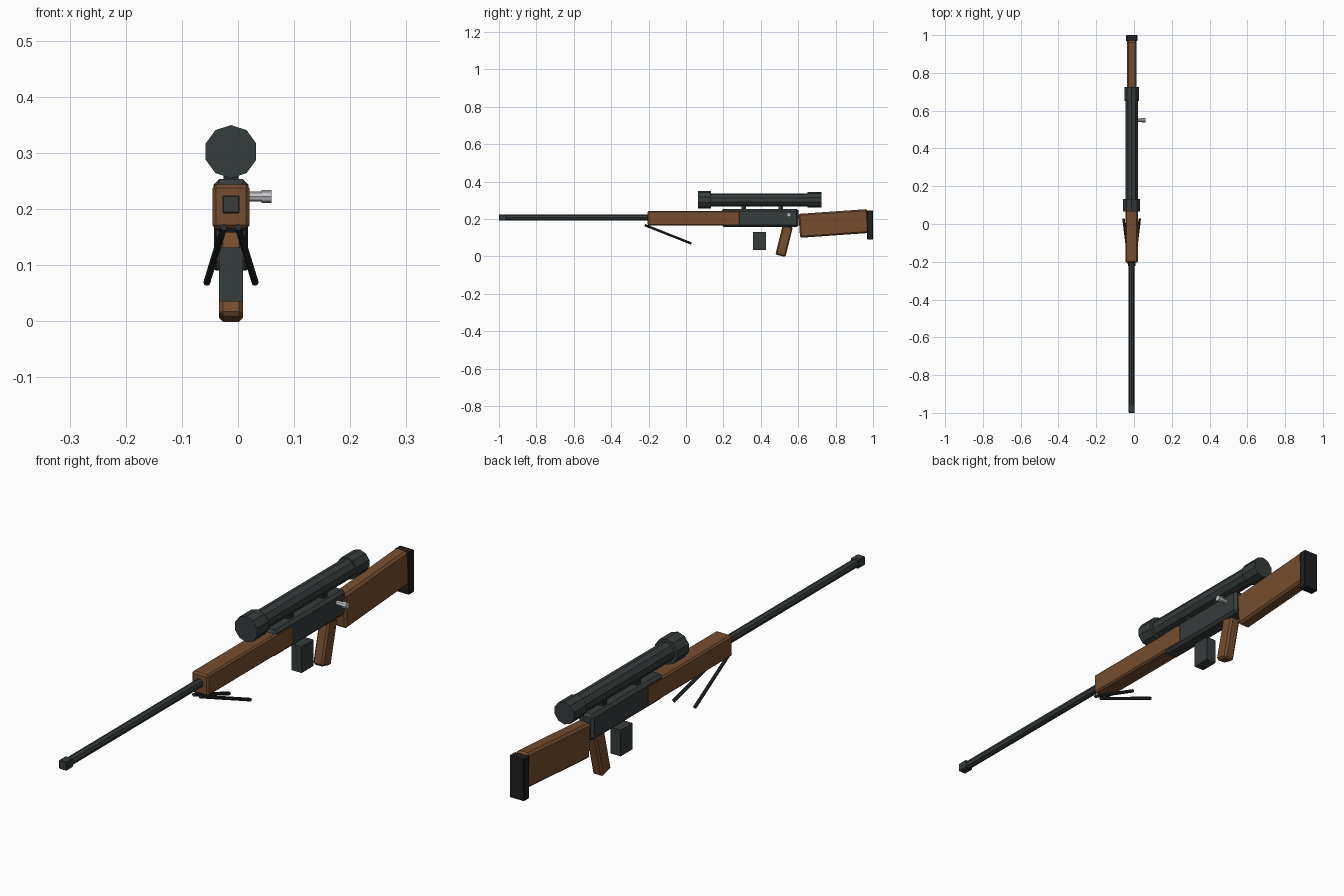
import bpy
from math import radians
from mathutils import Vector

if "Cube" in bpy.data.objects:
    bpy.data.objects.remove(bpy.data.objects["Cube"])

CX = -0.0125  # centre line of the rifle


def make_mat(name, rgb):
    m = bpy.data.materials.new(name)
    m.use_nodes = True
    m.diffuse_color = (*rgb, 1)
    m.node_tree.nodes["Principled BSDF"].inputs["Base Color"].default_value = (*rgb, 1)
    return m


wood = make_mat("brown_wood", (0.18, 0.075, 0.028))
metal = make_mat("gunmetal", (0.037, 0.045, 0.045))
rubber = make_mat("black_rubber", (0.014, 0.014, 0.014))
dark = make_mat("dark_steel", (0.02, 0.025, 0.025))
steel = make_mat("bright_steel", (0.55, 0.56, 0.57))


def box(name, mat, width, ys, zs, bevel=0.0, tilt=0.0):
    """Chamfered box on the centre line, spanning ys and zs before tilting."""
    bpy.ops.mesh.primitive_cube_add(size=1, location=(CX, sum(ys) / 2, sum(zs) / 2))
    ob = bpy.context.object
    ob.name = name
    ob.scale = (width, ys[1] - ys[0], zs[1] - zs[0])
    bpy.ops.object.transform_apply(location=False, rotation=False, scale=True)
    ob.rotation_euler.x = radians(tilt)
    ob.data.materials.append(mat)
    if bevel:
        mod = ob.modifiers.new("chamfer", "BEVEL")
        mod.width, mod.segments = bevel, 1
    return ob


def rod(name, mat, start, end, radius, sides, roll=0.0):
    """Flat-sided cylinder between two points."""
    a, b = Vector(start), Vector(end)
    bpy.ops.mesh.primitive_cylinder_add(vertices=sides, radius=radius,
                                        depth=(b - a).length, location=(a + b) / 2)
    ob = bpy.context.object
    ob.name = name
    ob.data.transform(Vector((0, 0, 1)).rotation_difference((b - a).normalized())
                      .to_matrix().to_4x4())
    ob.data.materials.append(mat)
    return ob


# Barrel and muzzle
rod("barrel", metal, (CX, -0.97, 0.208), (CX, -0.15, 0.208), 0.0155, 8)
box("muzzle", metal, 0.031, (-1.0, -0.96), (0.192, 0.224), 0.002)

# Body
box("handguard", wood, 0.066, (-0.205, 0.29), (0.165, 0.243), 0.006)
box("receiver", metal, 0.062, (0.19, 0.602), (0.158, 0.253), 0.01)
box("magazine", metal, 0.042, (0.357, 0.427), (0.035, 0.131))
box("grip", wood, 0.042, (0.497, 0.552), (0.001, 0.165), 0.007, tilt=-14)

# Shoulder stock
box("stock", wood, 0.051, (0.605, 0.975), (0.112, 0.24), 0.008, tilt=4)
box("butt_pad", rubber, 0.06, (0.968, 1.0), (0.09, 0.246), 0.003)

# Scope: tube, two bells and two mounts
for name, y0, y1, radius in (("scope_tube", 0.12, 0.67, 0.035),
                             ("scope_front_bell", 0.065, 0.133, 0.0473),
                             ("scope_rear_bell", 0.65, 0.725, 0.041)):
    rod(name, metal, (CX, y0, 0.302), (CX, y1, 0.302), radius, 10)
for name, y in (("front_scope_mount", 0.31), ("rear_scope_mount", 0.507)):
    box(name, dark, 0.026, (y - 0.012, y + 0.012), (0.245, 0.275))

# Bolt handle
rod("bolt_shaft", steel, (0.0, 0.55, 0.222), (0.045, 0.55, 0.222), 0.009, 8)
rod("bolt_knob", steel, (0.042, 0.55, 0.222), (0.06, 0.55, 0.222), 0.0115, 8)

# Folded bipod legs
for name, side in (("left_bipod_leg", 1), ("right_bipod_leg", -1)):
    rod(name, dark, (CX + side * 0.013, -0.22, 0.167),
        (CX + side * 0.043, 0.028, 0.069), 0.0065, 8)
